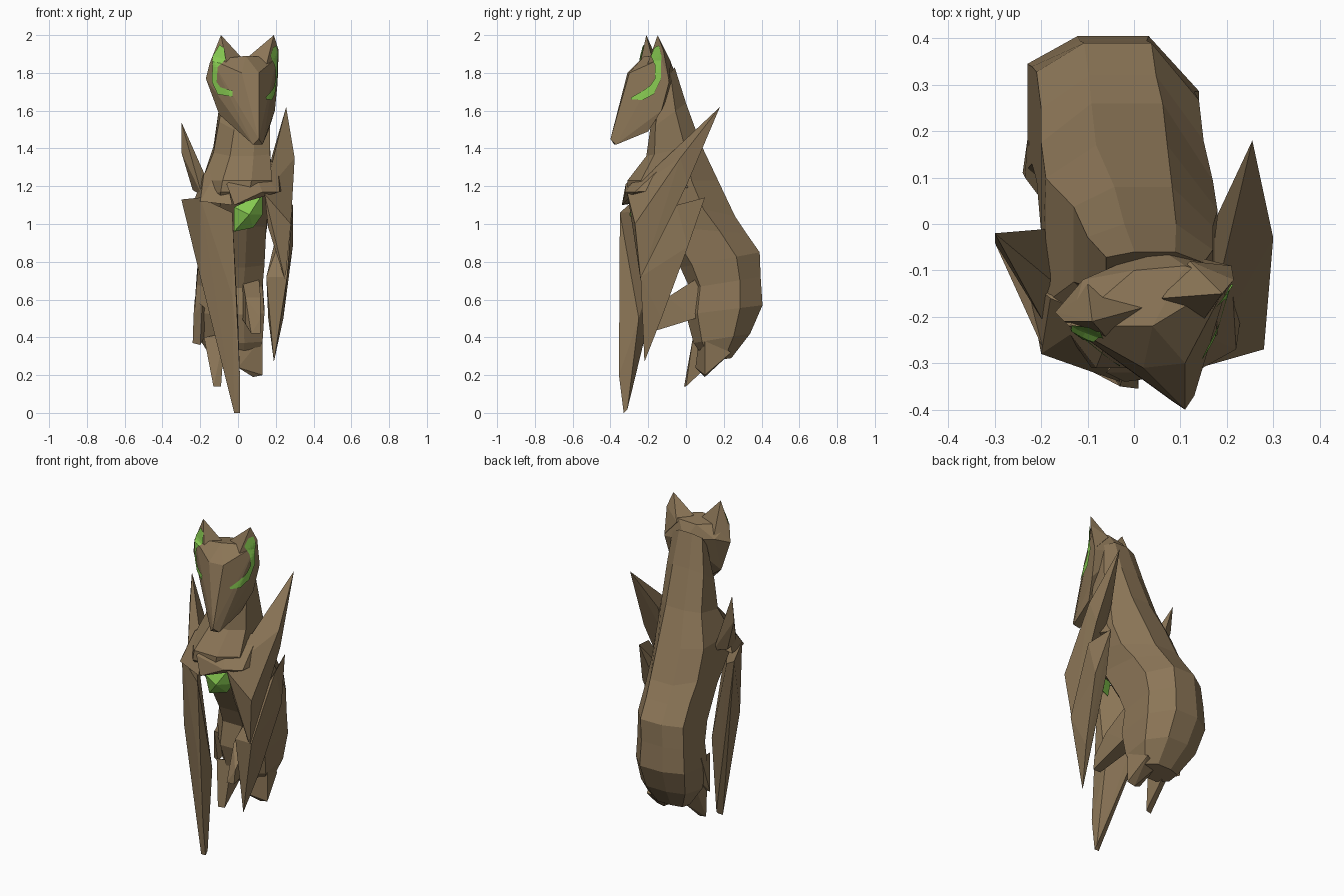
import bpy, bmesh, math
from mathutils import Vector
from mathutils.bvhtree import BVHTree


def material(name, rgb):
    m = bpy.data.materials.new(name)
    m.diffuse_color = (*rgb, 1)
    return m


BROWN = material("wood brown", (0.26, 0.18, 0.095))
GREEN = material("leaf green", (0.25, 0.61, 0.085))


def finish(name, bm, mat):
    bmesh.ops.recalc_face_normals(bm, faces=bm.faces)
    me = bpy.data.meshes.new(name)
    bm.to_mesh(me)
    me.materials.append(mat)
    ob = bpy.data.objects.new(name, me)
    bpy.context.collection.objects.link(ob)
    return bm


def hull(name, pts, mat=BROWN):
    """Faceted solid wrapped round a few corner points."""
    bm = bmesh.new()
    for p in pts:
        bm.verts.new(p)
    bmesh.ops.convex_hull(bm, input=bm.verts)
    loose = [v for v in bm.verts if not v.link_faces]
    bmesh.ops.delete(bm, geom=loose, context='VERTS')
    return finish(name, bm, mat)


def loft(name, rings, n=8):
    """Rings: front y, front z, back y, back z, left x, right x."""
    bm = bmesh.new()
    c = math.cos(math.pi / n)
    loops = []
    for fy, fz, by, bz, xl, xr in rings:
        loop = []
        for i in range(n):
            a = 2 * math.pi * (i + 0.5) / n
            s = math.sin(a) / c
            # squarer at the back left and front right corners
            square = (s > 0) == (math.cos(a) < 0)
            s = math.copysign(abs(s) ** (0.4 if square else 1.0), s)
            t = 0.5 + 0.5 * s
            x = (xl + xr) / 2 + (xr - xl) / 2 * math.cos(a) / c
            loop.append(bm.verts.new((x, fy + (by - fy) * t, fz + (bz - fz) * t)))
        loops.append(loop)
    for a, b in zip(loops, loops[1:]):
        for i in range(n):
            j = (i + 1) % n
            bm.faces.new((a[i], a[j], b[j], b[i]))
    bm.faces.new(loops[0])
    bm.faces.new(loops[-1])
    finish(name, bm, BROWN)


# neck, chest and hanging abdomen
loft("body", [
    (-0.14, 1.72, -0.06, 1.83, -0.06, 0.15),
    (-0.19, 1.50, 0.00, 1.64, -0.10, 0.17),
    (-0.21, 1.36, 0.08, 1.42, -0.13, 0.17),
    (-0.31, 1.23, 0.17, 1.23, -0.19, 0.18),
    (-0.31, 1.17, 0.26, 1.04, -0.20, 0.17),
    (-0.16, 0.99, 0.32, 0.95, -0.20, 0.15),
    (-0.03, 0.77, 0.39, 0.85, -0.21, 0.14),
    (0.02, 0.66, 0.395, 0.72, -0.22, 0.13),
    (0.00, 0.52, 0.405, 0.57, -0.23, 0.14),
    (0.04, 0.37, 0.34, 0.42, -0.20, 0.13),
    (0.11, 0.27, 0.24, 0.29, -0.13, 0.09)])

# shoulder plates
hull("left_shoulder", [
    (-0.23, -0.12, 1.13), (-0.18, -0.16, 1.27), (-0.08, -0.20, 1.33),
    (-0.03, -0.34, 1.10), (-0.20, -0.28, 1.12), (-0.10, -0.05, 1.20)])
hull("right_shoulder", [
    (0.25, -0.06, 1.18), (0.21, -0.10, 1.33), (0.06, -0.20, 1.33),
    (-0.02, -0.34, 1.10), (0.13, -0.32, 1.17), (0.22, -0.27, 1.17),
    (-0.06, -0.32, 1.21), (0.14, 0.05, 1.20)])

# chest gem
hull("chest_gem", [
    (-0.02, -0.29, 1.09), (0.13, -0.26, 1.16), (0.13, -0.23, 1.05),
    (0.08, -0.22, 0.98), (-0.02, -0.25, 0.96), (0.06, -0.30, 1.05),
    (0.05, -0.12, 1.06)], GREEN)

# left arm: shoulder spike and long blade
hull("left_spike", [
    (-0.30, -0.02, 1.54), (-0.30, -0.04, 1.38), (-0.18, -0.12, 1.27),
    (-0.24, -0.06, 1.18), (-0.19, -0.22, 1.15), (-0.18, -0.01, 1.18)])
hull("left_blade", [
    (-0.30, -0.04, 1.13), (-0.22, -0.08, 1.08), (-0.20, -0.26, 1.14),
    (-0.03, -0.35, 1.06), (-0.20, -0.24, 0.72), (-0.03, -0.35, 0.62),
    (-0.12, -0.24, 0.52), (0.00, -0.25, 0.50), (0.01, -0.355, 0.20),
    (-0.02, -0.33, 0.0), (0.01, -0.33, 0.0), (0.01, -0.31, 0.02)])

# right arm: spiked upper part and forearm claw
hull("right_upper_arm", [
    (0.255, 0.18, 1.62), (0.30, -0.03, 1.35), (0.18, 0.02, 1.36),
    (0.28, 0.01, 1.22), (0.14, -0.31, 1.16), (0.28, -0.27, 1.00),
    (0.16, -0.27, 0.98), (0.25, -0.24, 0.70), (0.18, -0.10, 1.08)])
hull("right_forearm", [
    (0.25, 0.10, 1.14), (0.29, -0.05, 1.10), (0.29, 0.01, 0.88),
    (0.21, 0.01, 0.90), (0.26, -0.24, 0.72), (0.15, -0.24, 0.72),
    (0.24, -0.13, 0.50), (0.16, -0.19, 0.50), (0.19, -0.22, 0.27)])

# belly spur and hind legs
hull("belly_spur", [
    (0.02, 0.07, 0.72), (0.11, 0.07, 0.72), (0.02, 0.05, 0.50),
    (0.12, 0.05, 0.50), (0.04, -0.10, 0.61), (0.12, -0.10, 0.61),
    (0.04, -0.13, 0.47), (0.12, -0.13, 0.47), (0.12, -0.21, 0.42),
    (0.07, -0.21, 0.42), (0.12, -0.20, 0.50)])
hull("left_foot", [
    (-0.13, -0.01, 0.14), (-0.09, 0.00, 0.14), (-0.18, 0.05, 0.40),
    (-0.07, 0.04, 0.42), (-0.08, 0.15, 0.28), (-0.16, 0.13, 0.37)])
hull("right_foot", [
    (0.13, 0.10, 0.20), (0.08, 0.10, 0.19), (0.00, 0.05, 0.24),
    (0.00, 0.07, 0.40), (0.13, 0.10, 0.40), (0.10, 0.24, 0.32),
    (0.00, 0.20, 0.30)])
hull("left_haunch", [
    (-0.24, 0.11, 0.37), (-0.20, 0.09, 0.36), (-0.23, 0.18, 0.60),
    (-0.19, 0.04, 0.57), (-0.235, 0.10, 0.52), (-0.12, 0.15, 0.50)])

# head and ears, turned slightly to one side
skull = hull("head", [
    (0.11, -0.40, 1.45), (0.08, -0.38, 1.42), (0.13, -0.37, 1.42),
    (0.02, -0.31, 1.80), (0.11, -0.30, 1.80), (0.04, -0.22, 1.89),
    (0.00, -0.10, 1.87), (0.11, -0.09, 1.88), (-0.17, -0.19, 1.77),
    (-0.14, -0.22, 1.87), (0.205, -0.12, 1.88), (-0.11, -0.12, 1.80),
    (0.21, -0.09, 1.75), (-0.10, -0.20, 1.58), (0.195, -0.13, 1.60),
    (0.16, -0.20, 1.49), (0.01, -0.22, 1.50), (0.05, -0.05, 1.78)])
left_ear = hull("left_ear", [
    (-0.09, -0.21, 2.0), (-0.15, -0.21, 1.85), (0.02, -0.18, 1.88),
    (-0.05, -0.255, 1.80), (-0.10, -0.13, 1.82), (-0.17, -0.19, 1.77)])
right_ear = hull("right_ear", [
    (0.19, -0.15, 2.0), (0.215, -0.12, 1.92), (0.21, -0.09, 1.76),
    (0.06, -0.16, 1.89), (0.14, -0.22, 1.80), (0.12, -0.08, 1.86)])


def eye(name, path, ray, solids):
    """Thin curved band laid on the head: path = (point, half width)."""
    trees = [BVHTree.FromBMesh(s) for s in solids]
    ray = Vector(ray).normalized()

    def on_skin(p):
        start = Vector(p) - ray * 2
        hits = [t.ray_cast(start, ray) for t in trees]
        hits = [h for h in hits if h[0] is not None]
        if not hits:
            return None
        return min(hits, key=lambda k: k[3])[0] - ray * 0.008

    bm = bmesh.new()
    last = None
    steps = 4
    for (p, w), (q, v) in zip(path, path[1:]):
        p, w, q, v = map(Vector, (p, w, q, v))
        for k in range(steps + 1):
            mid, half = p.lerp(q, k / steps), w.lerp(v, k / steps)
            row = [on_skin(mid + half * s) for s in (-1, -0.5, 0, 0.5, 1)]
            row = [x and bm.verts.new(x) for x in row]
            if last and k:
                for i in range(4):
                    quad = (last[i], last[i + 1], row[i + 1], row[i])
                    if all(quad):
                        bm.faces.new(quad)
            last = row
    bmesh.ops.remove_doubles(bm, verts=bm.verts, dist=0.0005)
    finish(name, bm, GREEN)


# glowing bands round the eyes
eye("right_eye_band", [
    ((0, -0.155, 1.94), (0, 0.012, 0.005)), ((0, -0.158, 1.89), (0, 0.028, 0)),
    ((0, -0.148, 1.84), (0, 0.016, 0)),
    ((0, -0.148, 1.77), (0, 0.016, 0)), ((0, -0.18, 1.71), (0, 0.010, -0.022)),
    ((0, -0.23, 1.68), (0, 0, -0.024)), ((0, -0.29, 1.665), (0, 0, -0.005))],
    (-1, 0, 0), [skull, right_ear])
eye("left_eye_band", [
    ((-0.085, 0, 1.94), (-0.012, 0, 0.01)), ((-0.10, 0, 1.88), (-0.034, 0, 0.01)),
    ((-0.122, 0, 1.83), (-0.014, 0, 0)),
    ((-0.125, 0, 1.75), (-0.012, 0, 0)), ((-0.10, 0, 1.705), (-0.008, 0, -0.018)),
    ((-0.03, 0, 1.69), (0, 0, -0.016))],
    (0, 1, 0), [skull, left_ear])
